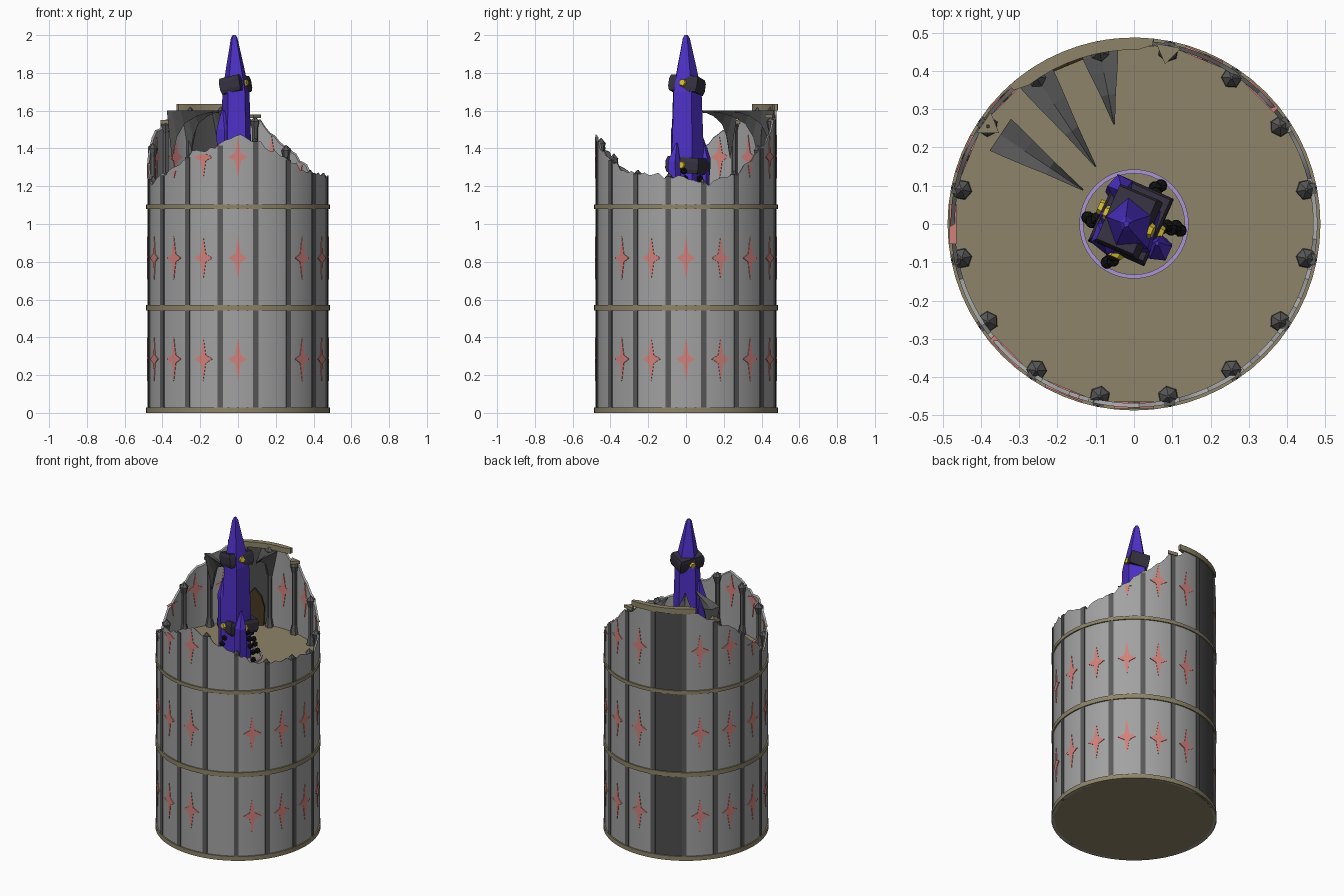
import bpy, bmesh, math, random
from math import sin, cos, radians, pi
from mathutils import Vector, Matrix

if "Cube" in bpy.data.objects:
    bpy.data.objects.remove(bpy.data.objects["Cube"])
random.seed(4)

def mat(name, r, g, b):
    m = bpy.data.materials.new(name)
    m.diffuse_color = (r, g, b, 1)
    m.use_nodes = True
    m.node_tree.nodes["Principled BSDF"].inputs["Base Color"].default_value = m.diffuse_color
    return m

DARK = mat("dark_stone", .10, .10, .10)
SLATE = mat("slate", .075, .072, .075)
STONE = mat("stone", .36, .36, .36)
TAN = mat("tan_stone", .27, .23, .14)
RED = mat("red_glass", .65, .22, .20)
PURPLE = mat("crystal", .075, .03, .56)
LILAC = mat("lilac", .40, .30, .65)
IRON = mat("iron", .035, .03, .05)
GOLD = mat("gold", .65, .5, .03)
BLACK = mat("black", .006, .006, .006)
WOOD = mat("wood", .06, .04, .015)

def pol(r, deg, z):
    return Vector((r * cos(radians(deg)), r * sin(radians(deg)), z))

def finish(name, bm, material, smooth=False):
    bmesh.ops.recalc_face_normals(bm, faces=bm.faces)
    me = bpy.data.meshes.new(name)
    bm.to_mesh(me)
    bm.free()
    ob = bpy.data.objects.new(name, me)
    bpy.context.collection.objects.link(ob)
    me.materials.append(material)
    if smooth:
        bpy.ops.object.select_all(action='DESELECT')
        ob.select_set(True)
        bpy.context.view_layer.objects.active = ob
        bpy.ops.object.shade_smooth_by_angle(angle=radians(35))
    return ob

def loft(bm, rings, closed=False):
    """Skin equal-sized point rings; cap the ends unless closed."""
    vs = [[bm.verts.new(p) for p in ring] for ring in rings]
    n = len(vs[0])
    for a, b in zip(vs, vs[1:] + (vs[:1] if closed else [])):
        for i in range(n):
            bm.faces.new((a[i], a[(i + 1) % n], b[(i + 1) % n], b[i]))
    if not closed:
        bm.faces.new(vs[0])
        bm.faces.new(vs[-1])

def prism_loft(bm, sections, n, spin=0, squash=1):
    """Loft of n-gons: sections are (x, y, z, radius)."""
    loft(bm, [[(x + r * cos(spin + 2 * pi * i / n), y + squash * r * sin(spin + 2 * pi * i / n), z)
               for i in range(n)] for x, y, z, r in sections])

# Ruined wall height every 15 degrees, starting at -180
HEIGHTS = [1.34, 1.21, 1.25, 1.30, 1.38, 1.40, 1.48, 1.43, 1.36, 1.29, 1.27, 1.26,
           1.25, 1.22, 1.25, 1.33, 1.43, 1.54, 1.61, 1.61, 1.61, 1.60, 1.52, 1.44]

def height(deg):
    t = ((deg + 180) % 360) / 15
    i = int(t)
    return HEIGHTS[i % 24] + (HEIGHTS[(i + 1) % 24] - HEIGHTS[i % 24]) * (t - i)

# Wall shell with a jagged top; the dark bay is a separate strip
def shell(name, a0, a1, count, material, closed):
    bm = bmesh.new()
    rings = []
    for i in range(count + (0 if closed else 1)):
        a = a0 + (a1 - a0) * i / count
        h = height(a) + (random.uniform(-.018, .012) if height(a) < 1.6 else 0)
        rings.append([pol(.479, a, 0), pol(.479, a, h), pol(.468, a, h - .006), pol(.468, a, 0)])
    loft(bm, rings, closed)
    finish(name, bm, material, True)

shell("tower_wall", 123.75, 461.25, 105, STONE, False)
shell("dark_bay_wall", 101.25, 123.75, 7, SLATE, False)

# Floor slabs that show outside as bands
for i, (z0, z1) in enumerate([(0, .028), (.543, .572), (1.08, 1.102)]):
    bm = bmesh.new()
    prism_loft(bm, [(0, 0, z0, .487), (0, 0, z1, .487)], 64)
    finish(f"floor_slab_{i + 1}", bm, TAN, True)

# Remaining arc of the top band
bm = bmesh.new()
arc = []
for i in range(11):
    a = 84 + 4.8 * i
    inner = .47 if i in (0, 10) else .455
    arc.append([pol(.487, a, 1.602), pol(.487, a, 1.636), pol(inner, a, 1.636), pol(inner, a, 1.602)])
loft(bm, arc)
finish("top_band", bm, TAN, True)

# Broken tan shards at the ends of the top band
bm = bmesh.new()
for a, z in ((79, 1.56), (146, 1.53)):
    loft(bm, [[pol(.475, a - 4, h), pol(.475, a + 4, h), pol(.425, a, h)] for h in (z, z + .02)])
finish("band_shards", bm, TAN)

# Pilasters outside, columns inside, on sixteen bays
strips, columns = bmesh.new(), bmesh.new()
for k in range(16):
    a = -78.75 + 22.5 * k
    h = height(a)
    d = 1.7
    loft(strips, [[pol(.465, a - d, z), pol(.484, a - d, z), pol(.484, a + d, z), pol(.465, a + d, z)]
                  for z in (0, h - .005)])
    c = pol(.459, a, 0)
    prism_loft(columns, [(c.x, c.y, 1.1, .028), (c.x, c.y, 1.16, .015), (c.x, c.y, h - .06, .015),
                         (c.x, c.y, h - .015, .026), (c.x, c.y, h + .012, .003)], 6, radians(a))
finish("pilasters", strips, DARK)
finish("inner_columns", columns, DARK)

# Vault ribs reaching inward from the surviving wall
bm = bmesh.new()
for a, tip, base in ((101.25, .265, .462), (123.75, .18, .462), (146.25, .16, .42)):
    side = Vector((-sin(radians(a)), cos(radians(a)), 0))
    rings = []
    for t, w, drop in ((0, .05, .26), (.12, .045, .14), (.3, .036, .07), (.6, .02, .03), (1, .002, .004)):
        p = pol(base + (tip - base) * t, a, 1.6)
        rings.append([p - side * w, p + Vector((0, 0, -.012)), p + side * w, p - Vector((0, 0, drop))])
    loft(bm, rings)
finish("vault_ribs", bm, DARK)

# Four-pointed glass stars, cut off where the wall is broken
bm = bmesh.new()
for k in range(16):
    a = -90 + 22.5 * k
    if k in (1, 9):
        continue
    side = Vector((-sin(radians(a)), cos(radians(a)), 0))
    for cz in (.285, .82, 1.355):
        if cz > 1 and height(a) < 1.3:
            continue
        rings = []
        for r in (.464, .4815):
            ring = []
            for i in range(8):
                t = i * pi / 4
                w, hh = (.052, .115) if i % 2 == 0 else (.021, .03)
                z = cz + hh * sin(t)
                ring.append(pol(r, a, min(z, height(a) - .02) if cz > 1 else z) + side * w * cos(t))
            rings.append(ring)
        loft(bm, rings)
finish("star_windows", bm, RED)

# Pointed door on the inside of the dark bay
bm = bmesh.new()
side = Vector((-sin(radians(112.5)), cos(radians(112.5)), 0))
outline = [(-.055, 1.1), (.055, 1.1), (.06, 1.22), (.04, 1.29), (0, 1.34), (-.04, 1.29), (-.06, 1.22)]
loft(bm, [[pol(r, 112.5, z) + side * x for x, z in outline] for r in (.465, .448)])
finish("inner_door", bm, WOOD)

# Crystals
def crystal(name, sections, n, spin, squash=1):
    bm = bmesh.new()
    prism_loft(bm, sections, n, spin, squash)
    finish(name, bm, PURPLE)

crystal("main_crystal", [(-.01, 0, 1.1, .085), (-.01, 0, 1.4, .085), (-.01, 0, 1.7, .075),
                         (-.015, 0, 1.84, .048), (-.02, 0, 1.985, .018), (-.02, 0, 2.0, .008)], 5, .35, 1.1)
crystal("left_crystal", [(-.06, -.03, 1.1, .05), (-.07, -.035, 1.5, .045), (-.08, -.03, 1.6, .008)], 5, .9)
crystal("right_crystal", [(.06, -.06, 1.1, .04), (.065, -.065, 1.33, .035), (.06, -.05, 1.43, .006)], 5, .2)
crystal("back_crystal", [(-.035, .08, 1.1, .04), (-.035, .095, 1.35, .035), (-.03, .085, 1.46, .006)], 5, .5)

# Iron collars with gold bolts
def collar(name, centre, half, tilt, bolts, tall):
    M = Matrix.Translation(centre) @ tilt
    bm = bmesh.new()
    hx, hy = half
    corners = ((-hx, -hy), (hx, -hy), (hx, hy), (-hx, hy))
    loft(bm, [[M @ Vector((x * s, y * s, z)) for x, y in corners]
              for z, s in ((-tall, .92), (-tall * .5, 1), (tall * .5, 1), (tall, .92))])
    finish(name, bm, IRON)
    bm = bmesh.new()
    for az in bolts:
        reach = abs(hx * cos(az)) + abs(hy * sin(az))
        B = M @ Matrix.Rotation(az, 4, 'Z') @ Matrix.Translation((reach, 0, 0)) @ Matrix.Rotation(pi / 2, 4, 'Y')
        bmesh.ops.create_cone(bm, cap_ends=True, segments=6, radius1=.026, radius2=.018, depth=.024, matrix=B)
    finish(name + "_bolts", bm, GOLD)

spin = Matrix.Rotation(radians(-24), 4, 'Z')
collar("upper_collar", (-.013, .005, 1.735), (.058, .082), Matrix.Rotation(radians(-8), 4, 'X')
       @ Matrix.Rotation(radians(-10), 4, 'Y') @ spin, (0, pi), .042)
collar("lower_collar", (-.008, .01, 1.31), (.08, .095), Matrix.Rotation(radians(-4), 4, 'X') @ spin,
       (0, pi, -pi / 2), .042)

# Lilac ring on the floor
bm = bmesh.new()
loft(bm, [[pol(.132, a, 1.1), pol(.143, a, 1.1), pol(.143, a, 1.112), pol(.132, a, 1.112)]
          for a in range(0, 360, 9)], True)
finish("floor_ring", bm, LILAC)

# Black chain beads from the lower collar to the floor
bm = bmesh.new()
for a in (-8, 55, 172, 235):
    for i in range(5):
        p = pol(.122 - .012 * i, a + (i % 2) * 5, 1.12 + .04 * i)
        bmesh.ops.create_icosphere(bm, subdivisions=1, radius=.019, matrix=Matrix.Translation(p))
finish("chains", bm, BLACK)
